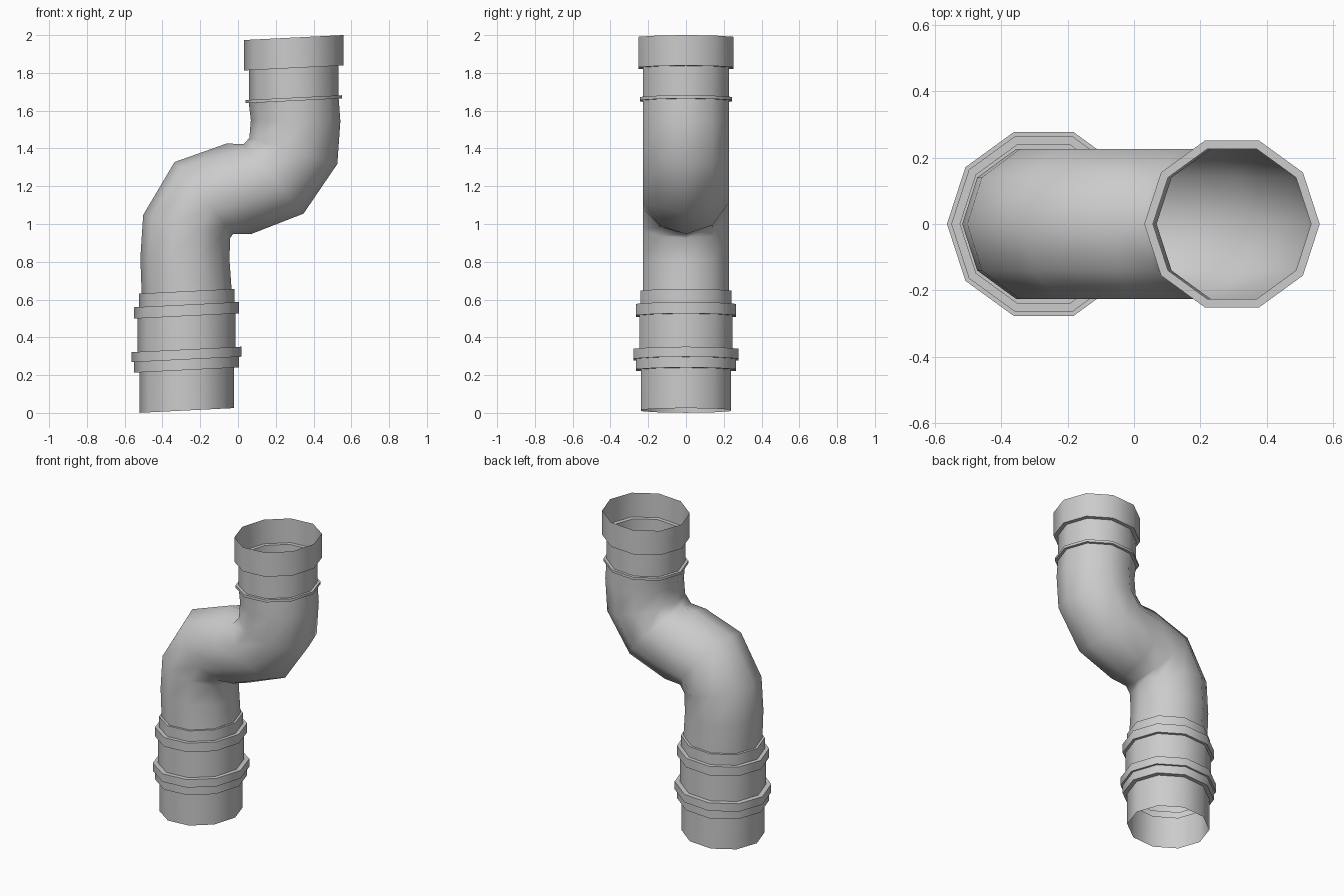
import bpy
from math import sin, cos, pi, radians
from mathutils import Vector

if "Cube" in bpy.data.objects:
    bpy.data.objects.remove(bpy.data.objects["Cube"])

SIDES = 10
TILT = 0.05      # every socket ring rises slightly towards +x
PIPE_R = 0.238


def tube(name, rings):
    """Open tube through rings given as (left point, right point, y radius) in the xz plane."""
    verts, faces = [], []
    for (lx, lz), (rx, rz), ry in rings:
        left, right = Vector((lx, 0, lz)), Vector((rx, 0, rz))
        mid, half = (left + right) / 2, (right - left) / 2
        for i in range(SIDES):
            a = 2 * pi * i / SIDES
            verts.append(mid + half * cos(a) + Vector((0, ry * sin(a), 0)))
    for k in range(len(rings) - 1):
        for i in range(SIDES):
            j = (i + 1) % SIDES
            a, b = k * SIDES, (k + 1) * SIDES
            faces.append((a + i, a + j, b + j, b + i))
    mesh = bpy.data.meshes.new(name)
    mesh.from_pydata(verts, [], faces)
    obj = bpy.data.objects.new(name, mesh)
    bpy.context.collection.objects.link(obj)
    bpy.ops.object.select_all(action='DESELECT')
    obj.select_set(True)
    bpy.context.view_layer.objects.active = obj
    bpy.ops.object.shade_smooth_by_angle(angle=radians(65))
    return obj


def socket(name, cx, profile):
    """Stepped straight pipe from (height, radius) pairs."""
    return tube(name, [((cx - r, z - TILT * r), (cx + r, z + TILT * r), r)
                       for z, r in profile])


# Lower socket with its raised bands
socket("lower_socket", -0.272, [
    (0.013, 0.25), (0.227, 0.25),
    (0.227, 0.278), (0.283, 0.278),
    (0.283, 0.291), (0.336, 0.291),
    (0.336, 0.26), (0.513, 0.26),
    (0.513, 0.278), (0.573, 0.278),
    (0.573, 0.253), (0.644, 0.253),
    (0.644, PIPE_R)])

# S-shaped bend: (left/outer point, right/inner point) for each ring
bend = [
    ((-0.510, 0.632), (-0.034, 0.656)),
    ((-0.517, 0.820), (-0.045, 0.810)),
    ((-0.502, 1.048), (-0.042, 0.925)),
    ((-0.336, 1.328), (-0.025, 0.948)),
    ((-0.060, 1.426), (0.070, 0.947)),
    ((0.030, 1.423), (0.347, 1.055)),
    ((0.060, 1.455), (0.526, 1.318)),
    ((0.068, 1.550), (0.542, 1.545)),
    ((0.057, 1.640), (0.533, 1.664))]
tube("s_bend", [(l, r, PIPE_R) for l, r in bend])

# Upper socket: thin bead, straight neck, wide open collar
socket("upper_socket", 0.295, [
    (1.652, PIPE_R), (1.652, 0.256),
    (1.669, 0.256), (1.669, PIPE_R),
    (1.826, PIPE_R), (1.826, 0.264),
    (1.987, 0.264)])
